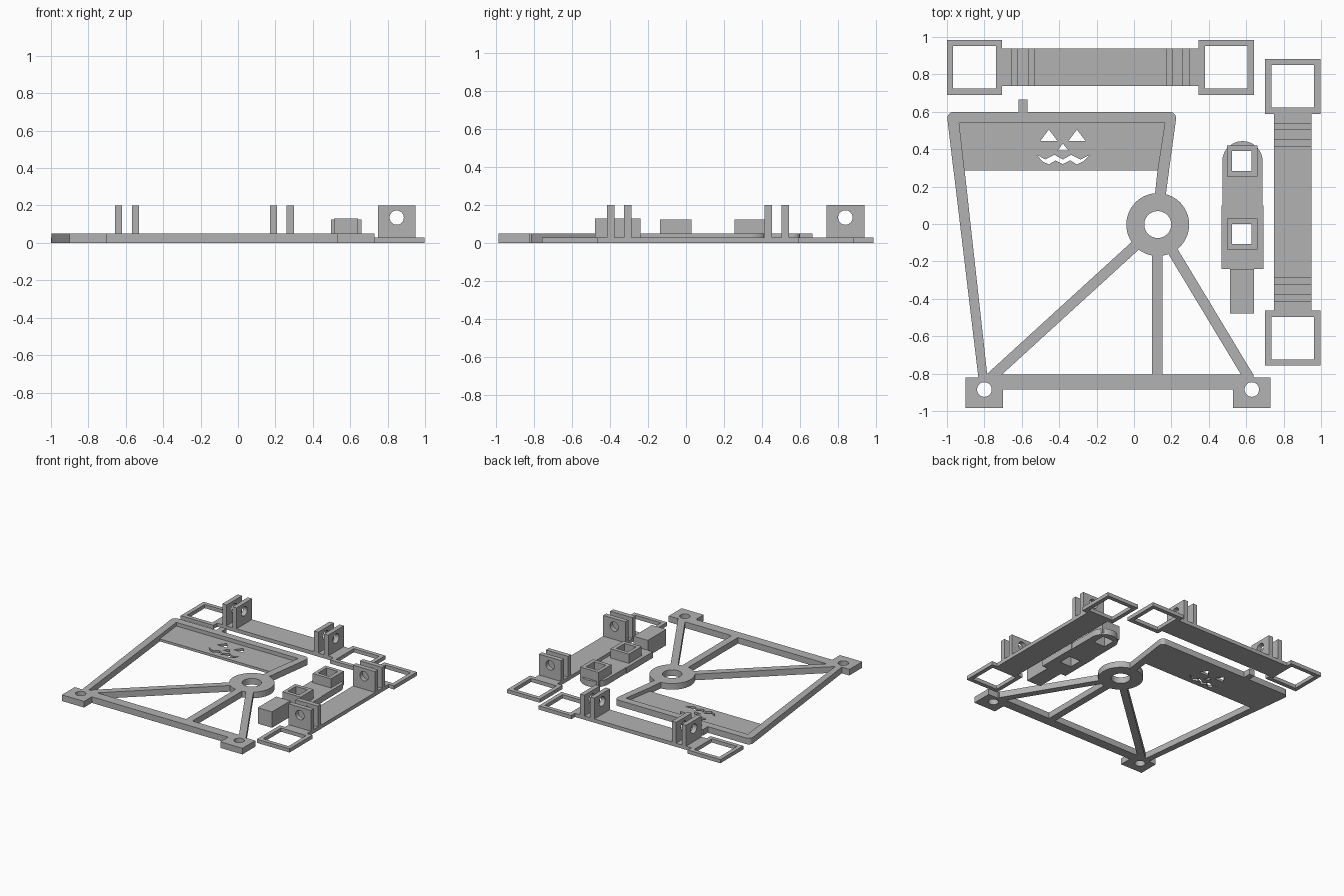
import bpy, bmesh, math
from mathutils import Vector

if "Cube" in bpy.data.objects:
    bpy.data.objects.remove(bpy.data.objects["Cube"])

grey = bpy.data.materials.new("plain grey")
grey.diffuse_color = (0.45, 0.45, 0.45, 1)
grey.use_nodes = True
grey.node_tree.nodes["Principled BSDF"].inputs["Base Color"].default_value = grey.diffuse_color


def prism(name, pts, z0, z1):
    """Extrude a flat outline between two heights."""
    bm = bmesh.new()
    face = bm.faces.new([bm.verts.new((x, y, z0)) for x, y in pts])
    ext = bmesh.ops.extrude_face_region(bm, geom=[face])
    for v in ext["geom"]:
        if isinstance(v, bmesh.types.BMVert):
            v.co.z = z1
    bmesh.ops.recalc_face_normals(bm, faces=bm.faces)
    me = bpy.data.meshes.new(name)
    bm.to_mesh(me)
    bm.free()
    me.materials.append(grey)
    ob = bpy.data.objects.new(name, me)
    bpy.context.collection.objects.link(ob)
    return ob


def box(name, x0, x1, y0, y1, z0, z1):
    return prism(name, [(x0, y0), (x1, y0), (x1, y1), (x0, y1)], z0, z1)


def arc(cx, cy, r, a0=0, a1=360, n=48):
    k = n if a1 - a0 == 360 else n + 1
    return [(cx + r * math.cos(math.radians(a0 + (a1 - a0) * i / n)),
             cy + r * math.sin(math.radians(a0 + (a1 - a0) * i / n))) for i in range(k)]


def strip(name, a, b, width, z1):
    a, b = Vector(a), Vector(b)
    d = (b - a).normalized() * width / 2
    n = Vector((-d.y, d.x))
    return prism(name, [a - n, b - n, b + n, a + n], 0, z1)


def combine(ob, other, op):
    mod = ob.modifiers.new("bool", 'BOOLEAN')
    mod.operation, mod.object, mod.solver = op, other, 'EXACT'
    bpy.context.view_layer.objects.active = ob
    bpy.ops.object.modifier_apply(modifier=mod.name)
    bpy.data.objects.remove(other, do_unlink=True)


def cut(ob, other):
    combine(ob, other, 'DIFFERENCE')


def add(ob, other):
    combine(ob, other, 'UNION')


def smooth(ob):
    bpy.ops.object.select_all(action='DESELECT')
    ob.select_set(True)
    bpy.context.view_layer.objects.active = ob
    bpy.ops.object.shade_smooth_by_angle(angle=math.radians(30))


T = 0.05      # frame thickness
LOW = 0.03    # bracket thickness

# Main frame: panel with rounded top corners, recessed to leave a rim
outline = ([(-0.965, 0.285)] + [(0.125, 0.285), (0.187, 0.285)]
           + arc(0.19, 0.565, 0.035, -8, 90, 6) + arc(-0.963, 0.565, 0.035, 90, 187, 6))
frame = prism("frame", outline, 0, T)
cut(frame, prism("recess", [(-0.902, 0.25), (0.12, 0.25), (0.165, 0.54), (-0.935, 0.54)],
                 0.02, 0.1))

# Legs and spokes of the frame
add(frame, prism("left_leg", [(-0.965, 0.29), (-0.831, -0.83), (-0.782, -0.83),
                              (-0.906, 0.29)], 0, T))
add(frame, prism("right_leg", [(0.126, 0.29), (0.108, 0.12), (0.165, 0.12),
                               (0.188, 0.29)], 0, T))
add(frame, prism("hub", arc(0.127, -0.003, 0.168, n=64), 0, T))
add(frame, box("base_bar", -0.825, 0.64, -0.885, -0.805, 0, T))
for x in (-0.80, 0.63):
    add(frame, box("pad", x - 0.1, x + 0.1, -0.985, -0.82, 0, T))
add(frame, strip("left_spoke", (-0.77, -0.825), (0.03, -0.095), 0.056, T))
add(frame, strip("middle_spoke", (0.124, -0.83), (0.124, -0.12), 0.058, T))
add(frame, strip("right_spoke", (0.617, -0.825), (0.198, -0.13), 0.056, T))
add(frame, box("tab", -0.617, -0.57, 0.58, 0.665, 0, T))

# Round holes and face cutouts
cut(frame, prism("hub_hole", arc(0.127, -0.003, 0.072), -0.1, 0.2))
for x in (-0.80, 0.63):
    cut(frame, prism("pad_hole", arc(x, -0.885, 0.039, n=32), -0.1, 0.2))
for x, y, w, h in ((-0.455, 0.445, 0.045, 0.06), (-0.305, 0.445, 0.045, 0.06),
                   (-0.38, 0.393, 0.029, 0.037)):
    cut(frame, prism("triangle", [(x - w, y), (x + w, y), (x, y + h)], -0.1, 0.2))
cut(frame, prism("mouth", [(-0.52, 0.37), (-0.49, 0.335), (-0.455, 0.318), (-0.42, 0.34),
                           (-0.38, 0.32), (-0.34, 0.34), (-0.305, 0.318), (-0.27, 0.335),
                           (-0.235, 0.37), (-0.285, 0.345), (-0.335, 0.37), (-0.38, 0.345),
                           (-0.425, 0.37), (-0.475, 0.345)], -0.1, 0.2))
smooth(frame)


# Bracket along x: two square loops, a flat bar and two pairs of drilled lugs
def bracket(name):
    ob = box(name, -0.53, 0.53, -0.1, 0.1, 0, LOW)
    for s in (-1, 1):
        c = s * 0.673
        add(ob, box("loop", c - 0.1475, c + 0.1475, -0.1475, 0.1475, 0, LOW))
        cut(ob, box("opening", c - 0.114, c + 0.114, -0.114, 0.114, -0.1, 0.1))
        for a, b in ((0.35, 0.388), (0.44, 0.478)):
            x0, x1 = sorted((s * a, s * b))
            add(ob, box("lug", x0, x1, -0.1, 0.1, 0.01, 0.2))
    drill = prism("drill", arc(0, 0, 0.038, n=32), -1, 1)
    drill.rotation_euler = (0, math.pi / 2, 0)
    drill.location.z = 0.135
    bpy.context.view_layer.update()
    cut(ob, drill)
    smooth(ob)
    return ob


back = bracket("back_bracket")
back.location = (-0.1795, 0.8375, 0)
side = bracket("side_bracket")
side.location = (0.8485, 0.063, 0)
side.rotation_euler.z = math.pi / 2

# Clip arm: rounded plate with two hollow sockets and an end block
arm = prism("clip_arm", [(0.467, -0.24), (0.692, -0.24), (0.692, 0.1), (0.688, 0.1)]
            + arc(0.58, 0.335, 0.108, 0, 180, 24) + [(0.472, 0.1), (0.467, 0.1)], 0, T)
for y in (0.337, -0.054):
    add(arm, box("socket", 0.496, 0.661, y - 0.083, y + 0.083, 0.01, 0.125))
    cut(arm, box("socket_hole", 0.525, 0.629, y - 0.053, y + 0.053, -0.1, 0.3))
add(arm, box("end_block", 0.513, 0.642, -0.478, -0.24, 0, 0.13))
smooth(arm)
